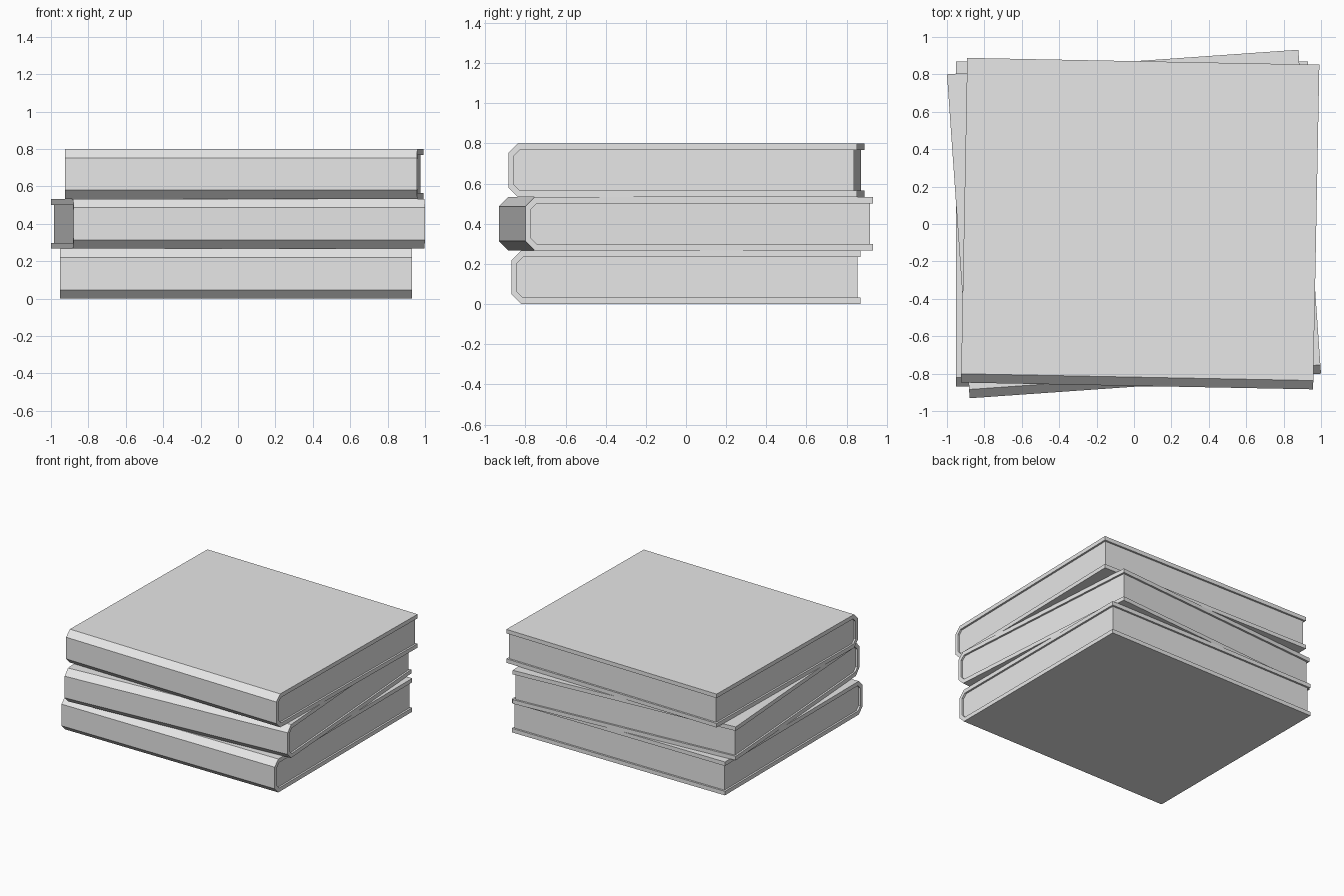
import bpy
import bmesh
import math

old = bpy.data.objects.get("Cube")
if old:
    bpy.data.objects.remove(old, do_unlink=True)

GREY = (0.8, 0.8, 0.8, 1.0)
grey = bpy.data.materials.new("plain_grey")
grey.use_nodes = True
grey.diffuse_color = GREY
grey.node_tree.nodes["Principled BSDF"].inputs["Base Color"].default_value = GREY

WIDTH, DEPTH, HEIGHT = 1.883, 1.736, 0.2667
BOARD = 0.032      # cover thickness
SPINE = 0.027      # spine thickness
RECESS = 0.015     # how far the pages sit inside the cover


def spine_outline(front, back, low, high, chamfer):
    """Block outline in the YZ plane with a chamfered spine at the front."""
    return [(back, low), (front + chamfer, low), (front, low + chamfer),
            (front, high - chamfer), (front + chamfer, high), (back, high)]


def extrude_x(name, outline, width, parent):
    """Extrude a YZ outline along X, centred on the parent."""
    bm = bmesh.new()
    face = bm.faces.new([bm.verts.new((-width / 2, y, z)) for y, z in outline])
    side = bmesh.ops.extrude_face_region(bm, geom=[face])["geom"]
    bmesh.ops.translate(bm, vec=(width, 0, 0),
                        verts=[v for v in side if isinstance(v, bmesh.types.BMVert)])
    bmesh.ops.recalc_face_normals(bm, faces=bm.faces)
    mesh = bpy.data.meshes.new(name)
    bm.to_mesh(mesh)
    bm.free()
    mesh.materials.append(grey)
    obj = bpy.data.objects.new(name, mesh)
    obj.parent = parent
    bpy.context.collection.objects.link(obj)


def book(label, x, y, z, turn):
    holder = bpy.data.objects.new(label + "_book", None)
    holder.location = (x, y, z)
    holder.rotation_euler.z = math.radians(turn)
    holder.hide_render = True
    bpy.context.collection.objects.link(holder)

    front, back = -DEPTH / 2, DEPTH / 2
    outer = spine_outline(front, back, 0, HEIGHT, 0.047)
    inner = spine_outline(front + SPINE, back, BOARD, HEIGHT - BOARD, 0.03)
    # Folded cover: boards and chamfered spine in one C-shaped shell
    extrude_x(label + "_cover", outer + inner[::-1], WIDTH, holder)
    # Page block, recessed at the three open edges
    pages = spine_outline(front + SPINE, back - RECESS, BOARD, HEIGHT - BOARD, 0.03)
    extrude_x(label + "_pages", pages, WIDTH - 2 * RECESS, holder)


# Stack of three books, each turned slightly
book("bottom", -0.01, 0, 0, 0)
book("middle", 0, 0, HEIGHT, 4)
book("top", 0.033, 0.002, 2 * HEIGHT, -1.1)
